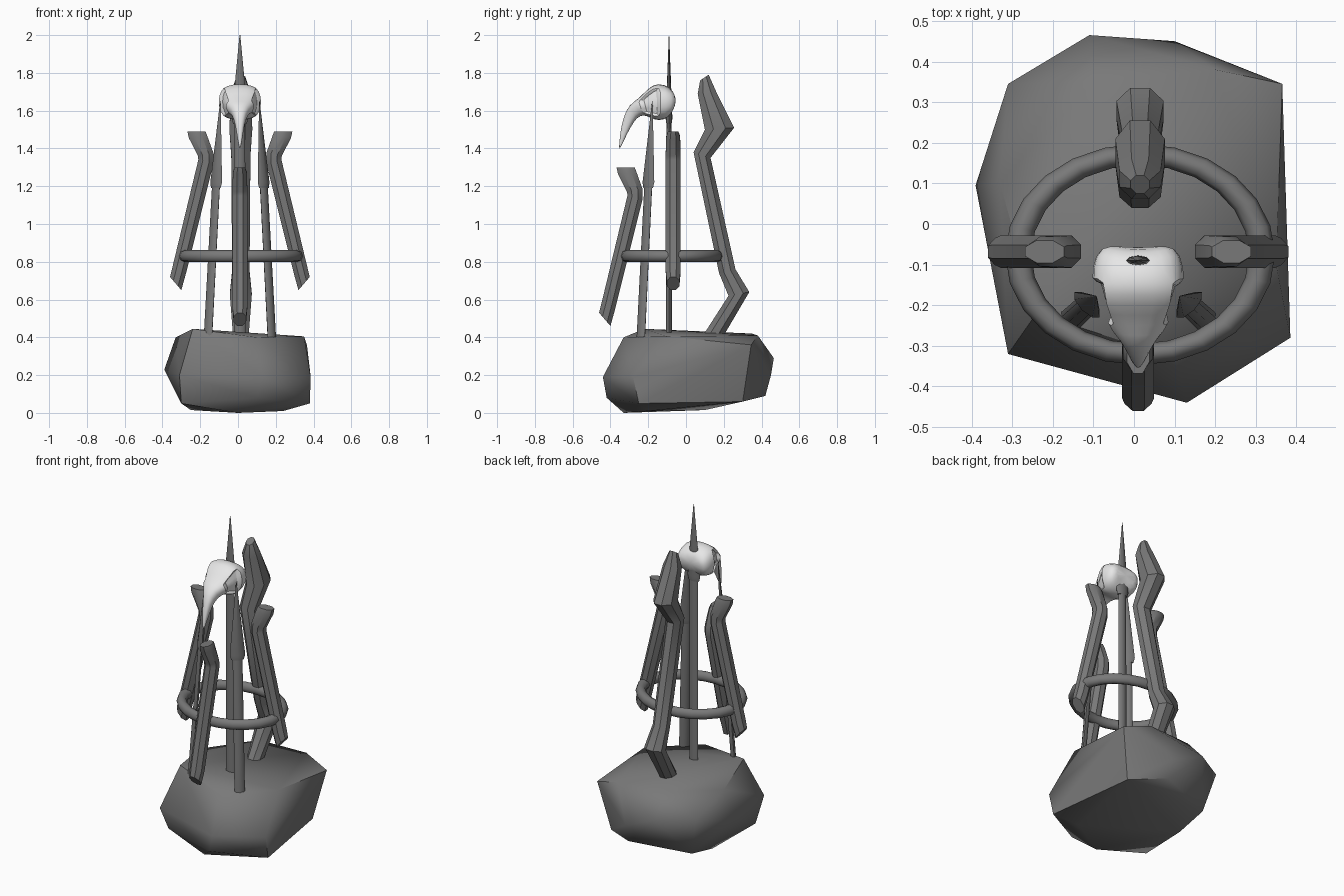
import bpy, bmesh
from math import sin, cos, pi, radians
from mathutils import Vector

if bpy.data.objects.get("Cube"):
    bpy.data.objects.remove(bpy.data.objects["Cube"])


def material(name, value):
    m = bpy.data.materials.new(name)
    m.use_nodes = True
    m.diffuse_color = (value, value, value, 1)
    m.node_tree.nodes["Principled BSDF"].inputs["Base Color"].default_value = m.diffuse_color
    return m


GREY = material("stone grey", 0.19)
BONE = material("bone white", 0.8)
MID = 0.01  # x of the symmetry plane


def finish(bm, name, mat, angle=40):
    bmesh.ops.recalc_face_normals(bm, faces=bm.faces)
    mesh = bpy.data.meshes.new(name)
    bm.to_mesh(mesh)
    bm.free()
    ob = bpy.data.objects.new(name, mesh)
    bpy.context.collection.objects.link(ob)
    mesh.materials.append(mat)
    bpy.ops.object.select_all(action='DESELECT')
    ob.select_set(True)
    bpy.context.view_layer.objects.active = ob
    bpy.ops.object.shade_smooth_by_angle(angle=radians(angle))
    return ob


def loft(rings):
    """Skin closed rings of equal point count and cap both ends."""
    bm = bmesh.new()
    rows = [[bm.verts.new(p) for p in ring] for ring in rings]
    n = len(rows[0])
    for a, b in zip(rows, rows[1:]):
        for i in range(n):
            j = (i + 1) % n
            bm.faces.new((a[i], a[j], b[j], b[i]))
    bm.faces.new(rows[0])
    bm.faces.new(rows[-1])
    return bm


def section(front, back, width, n=8, power=1.0):
    """Rounded ring across the x axis between two (y, z) outline points."""
    f, b = Vector((0, *front)), Vector((0, *back))
    mid, half = (f + b) / 2, (f - b) / 2
    ring = []
    for i in range(n):
        t = 2 * pi * (i + 0.5) / n
        c, s = cos(t), sin(t)
        c = abs(c) ** power * (1 if c > 0 else -1)
        s = abs(s) ** power * (1 if s > 0 else -1)
        ring.append(mid + half * (c / cos(pi / n) ** power) + Vector((width * s, 0, 0)))
    return ring


# Boulder: hull around a few corner points
ROCK = [(-.39, .095, .23), (-.31, .345, .3), (-.11, .465, .29), (.1, .45, .2),
        (.365, .345, .36), (.385, -.28, .19), (.38, -.25, .05), (.13, -.44, .19),
        (-.31, -.32, .2), (-.24, -.22, .445), (.35, -.1, .405), (.1, -.33, .4),
        (-.33, .1, .4), (-.1, .35, .42), (.2, .38, .41), (-.3, -.25, .05),
        (.1, -.42, .08), (0, -.33, 0), (.24, -.2, .01), (-.25, .1, .015),
        (.1, .42, .09), (.3, .3, .06), (-.25, .3, .06)]
bm = bmesh.new()
for p in ROCK:
    bm.verts.new(p)
hull = bmesh.ops.convex_hull(bm, input=bm.verts)
bmesh.ops.delete(bm, geom=[v for v in bm.verts if not v.link_faces], context='VERTS')
finish(bm, "boulder", GREY, 50)

# Oval hoop
bpy.ops.mesh.primitive_torus_add(major_radius=.3, minor_radius=.032, major_segments=24,
                                 minor_segments=8, location=(MID + .005, -.075, .83))
hoop = bpy.context.object
hoop.name = "hoop"
hoop.scale.y = .82
hoop.data.materials.append(GREY)
bpy.ops.object.shade_smooth_by_angle(angle=radians(50))

# Bent logs: the same shape at the front and on both sides
SHORT_LOG = [((-.46, .53), (-.4, .46), .036), ((-.45, .57), (-.375, .55), .043),
             ((-.31, 1.15), (-.23, 1.13), .043), ((-.312, 1.17), (-.23, 1.185), .043),
             ((-.36, 1.265), (-.264, 1.28), .04), ((-.368, 1.3), (-.272, 1.3), .03)]


def short_log(name, location, turn):
    ob = finish(loft([section(f, b, w) for f, b, w in SHORT_LOG]), name, GREY)
    ob.location = location
    ob.rotation_euler.z = turn


short_log("front_log", (MID, 0, 0), 0)
short_log("right_log", (MID + .09, -.068, .19), -pi / 2)
short_log("left_log", (MID - .09, -.068, .19), pi / 2)

# Tall crooked log at the back
TALL_LOG = [((.09, .41), (.2, .41), .045), ((.225, .62), (.335, .64), .063),
            ((.175, .74), (.262, .76), .05), ((.04, 1.38), (.13, 1.35), .055),
            ((.1, 1.5), (.255, 1.51), .066), ((.062, 1.69), (.16, 1.7), .055),
            ((.075, 1.76), (.12, 1.79), .025)]
ob = finish(loft([section(f, b, w) for f, b, w in TALL_LOG]), "back_log", GREY)
ob.location.x = MID + .005


# Flattened spears: shaft and long pointed head
def spear(name, foot, tip, head, turn):
    foot, tip = Vector(foot), Vector(tip)

    def ring(z, wide, thin):
        c = foot.lerp(tip, (z - foot.z) / (tip.z - foot.z))
        pts = []
        for i in range(8):
            a, b = wide * cos(i * pi / 4), thin * sin(i * pi / 4)
            pts.append(c + Vector((a * cos(turn) - b * sin(turn), a * sin(turn) + b * cos(turn), 0)))
        return pts

    finish(loft([ring(foot.z, .03, .015), ring(head + .02, .028, .014)]), name + "_shaft", GREY)
    finish(loft([ring(head, .036, .014), ring(head + .03, .044, .018),
                 ring(tip.z, .002, .001)]), name + "_head", GREY)


for name, side in (("right_spear", -1), ("left_spear", 1)):
    spear(name, (MID + side * .17, -.24, .38), (MID + side * .103, -.178, 1.65), 1.19, side * pi / 4)
spear("back_spear", (MID, -.09, .38), (MID, -.09, 2), 1.53, 0)

# Bird skull, from the nape to the tip of the hooked beak
SKULL = [((-.06, 1.68), (-.07, 1.61), .08), ((-.085, 1.725), (-.095, 1.56), .108),
         ((-.15, 1.75), (-.145, 1.545), .125), ((-.2, 1.72), (-.185, 1.56), .128),
         ((-.25, 1.675), (-.225, 1.58), .09), ((-.3, 1.635), (-.26, 1.565), .045),
         ((-.335, 1.56), (-.295, 1.51), .026), ((-.35, 1.47), (-.325, 1.45), .014),
         ((-.356, 1.395), (-.348, 1.4), .004)]
bm = loft([section(t, b, w, 12, .8) for t, b, w in SKULL])
for v in bm.verts:
    if v.co.y > -.1:  # hollow nape between swept-back corners
        v.co.y += .25 * abs(v.co.x) - .005
bm.faces.ensure_lookup_table()
# Sunken eye sockets
for side in (-1, 1):
    socket = [f for f in bm.faces if f.calc_center_median().x * side > .07
              and -.24 < f.calc_center_median().y < -.12
              and 1.58 < f.calc_center_median().z < 1.71]
    bmesh.ops.inset_region(bm, faces=socket, thickness=.012)
    for v in {v for f in socket for v in f.verts}:
        v.co.x -= side * .035
        v.co.y += .01
# Nostril grooves beside the beak ridge
for v in bm.verts:
    if -.29 < v.co.y < -.22 and .03 < abs(v.co.x) < .08 and v.co.z > 1.62:
        v.co.z -= .012
skull = finish(bm, "skull", BONE, 60)
skull.location.x = MID
sub = skull.modifiers.new("soften", 'SUBSURF')
sub.levels = sub.render_levels = 1
